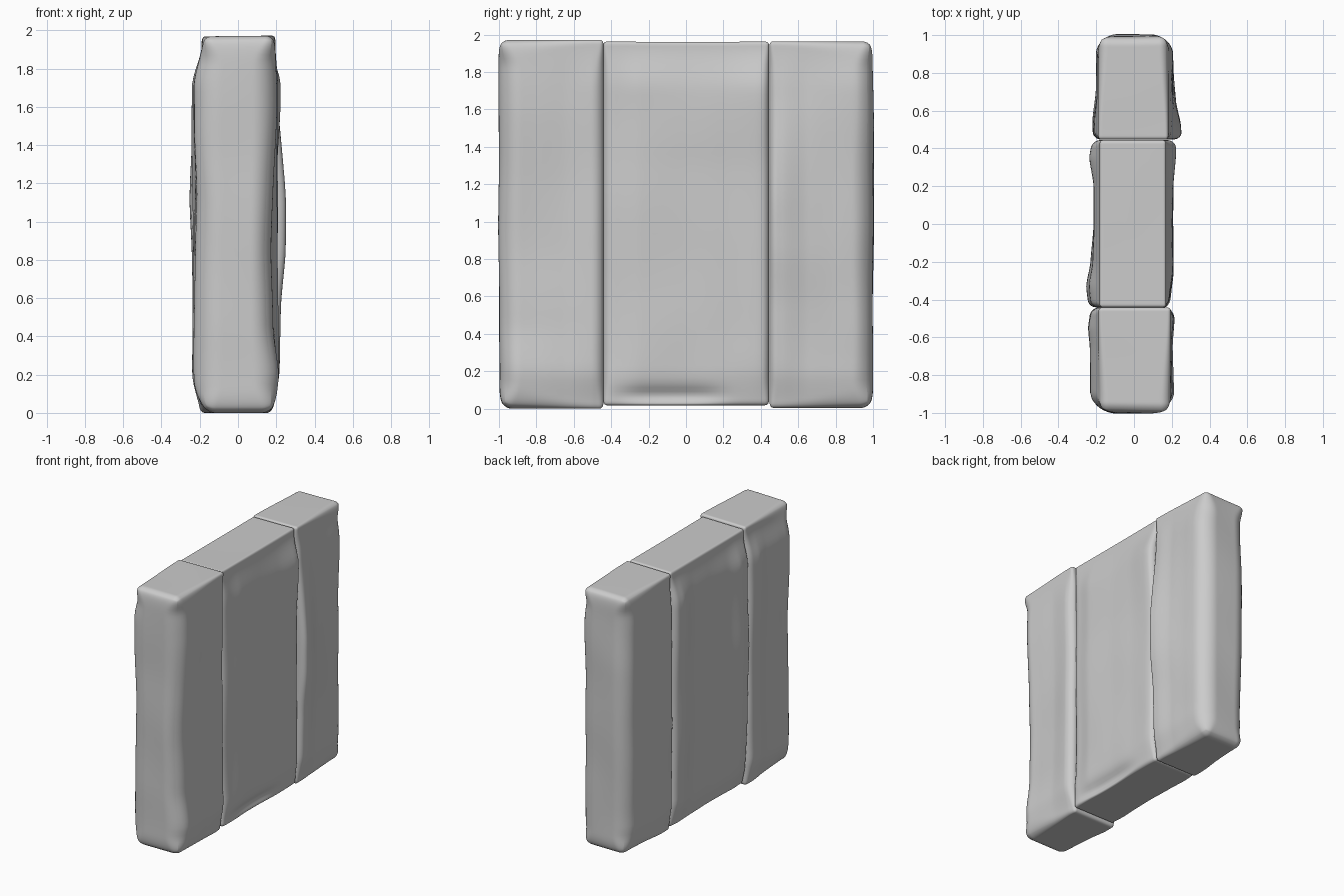
import bpy, bmesh, math
from mathutils import Vector, noise

if "Cube" in bpy.data.objects:
    bpy.data.objects.remove(bpy.data.objects["Cube"])


def smooth(s):
    s = max(0, min(1, s))
    return s * s * (3 - 2 * s)


def curve(pts, t):
    """Soft interpolation through (t, value) pairs."""
    if t <= pts[0][0]:
        return pts[0][1]
    for (a, va), (b, vb) in zip(pts, pts[1:]):
        if t <= b:
            s = (t - a) / (b - a)
            return va + (vb - va) * (0.5 * s + 0.5 * smooth(s))
    return pts[-1][1]


def slab(name, y0, y1, z0, z1, r0, r1, left, right, left_cut, right_cut, tops, seed, foot=0):
    """Worn stone slab. left/right: half width along y. *_cut: (z profile at y0, z profile at y1).
    tops: half widths of the straight top edge. foot: depth of the worn hollow at the foot."""
    bm = bmesh.new()
    bmesh.ops.create_cube(bm, size=2)
    bmesh.ops.subdivide_edges(bm, edges=bm.edges[:], cuts=55, use_grid_fill=True)
    half = Vector((0.2, (y1 - y0) / 2, (z1 - z0) / 2))
    mid = Vector((0, (y0 + y1) / 2, (z0 + z1) / 2))
    for v in bm.verts:
        # Rounded box, with the grid packed toward the edges
        p = Vector([math.sin(c * math.pi / 2) * h for c, h in zip(v.co, half)])
        s = (p.y / half.y + 1) / 2
        r = r0 + (r1 - r0) * smooth(s)
        # Tighter rounding on the caps
        cap = smooth((abs(p.z) / half.z - 0.85) / 0.15)
        r *= 1 - (0.55 if p.z > 0 else 0.4) * cap
        inner = Vector([max(-(h - r), min(h - r, c)) for c, h in zip(p, half)])
        p = inner + (p - inner).normalized() * r + mid
        # Uneven broad sides, straightening toward the caps
        side = p.x > 0
        prof, cut = (right, right_cut) if side else (left, left_cut)
        d = curve(cut[0], p.z) * (1 - s) + curve(cut[1], p.z) * s
        n = noise.noise(Vector((p.x * 2 + seed, p.y * 3, p.z * 2.2)))
        mean = sum(w for _, w in prof) / len(prof)
        w = curve(prof, p.y)
        w += (mean - w) * 0.6 * smooth((0.3 - p.z) / 0.3)
        w += 0.01 * n - d
        w += (tops[side] - w) * smooth((p.z - 1.7) / 0.24)
        if side and foot:
            w -= foot * math.exp(-((p.z - 0.07) / 0.045) ** 2 - ((p.y + 0.08) / 0.27) ** 4)
        p.x *= w / 0.2
        if abs(p.y) > 0.9:
            p.y += 0.01 * n
        p.z += 0.012 * (p.x + 0.1 * n) * max(0, p.z - 1)
        v.co = p
    mesh = bpy.data.meshes.new(name)
    bm.to_mesh(mesh)
    bm.free()
    for f in mesh.polygons:
        f.use_smooth = True
    ob = bpy.data.objects.new(name, mesh)
    bpy.context.collection.objects.link(ob)
    return ob


# Front slab, most worn on its right front edge
slab("front_slab", -1.0, -0.442, 0.0, 1.97, 0.125, 0.04,
     [(-1, .235), (-.8, .237), (-.65, .232), (-.55, .238), (-.45, .225)],
     [(-1, .215), (-.8, .207), (-.65, .205), (-.5, .22), (-.45, .208)],
     ([(0, .05), (.15, .01), (.4, .01), (1.1, .02), (1.5, 0), (1.83, 0)],
      [(0, .04), (.2, 0), (1.7, 0)]),
     ([(0, .02), (.2, 0), (.45, .035), (.8, .042), (1.2, .03), (1.6, .01)],
      [(0, .04), (.2, 0), (.7, .01), (1.6, .01)]), (.188, .195), 1.3)

# Middle slab, broad and hollowed at the right foot
slab("middle_slab", -0.441, 0.444, 0.018, 1.96, 0.035, 0.04,
     [(-.44, .238), (-.33, .25), (-.2, .23), (0, .217), (.2, .216), (.35, .235), (.44, .22)],
     [(-.44, .18), (-.38, .195), (-.25, .213), (0, .208), (.2, .212), (.38, .223), (.44, .218)],
     ([(0, .06), (.15, .03), (.8, .005), (1.1, 0), (1.6, .01)],
      [(0, .05), (.2, .01), (1.0, .01), (1.6, 0)]),
     ([(0, .02), (.2, 0), (.9, .01), (1.7, 0)],
      [(0, .03), (.2, .01), (.9, .01), (1.3, .02), (1.65, 0)]), (.182, .17), 5.1, 0.03)

# Back slab, bulging at its inner right edge
slab("back_slab", 0.447, 1.0, 0.004, 1.962, 0.04, 0.12,
     [(.45, .213), (.53, .215), (.7, .196), (.85, .198), (1, .2)],
     [(.45, .25), (.52, .248), (.65, .226), (.8, .217), (1, .21)],
     ([(0, .03), (.2, 0), (1.7, 0)],
      [(0, .03), (.2, 0), (1.7, 0)]),
     ([(0, .06), (.2, .03), (.55, .025), (.85, 0), (1.1, 0), (1.7, .05)],
      [(0, .04), (.2, .01), (1.0, .01), (1.7, .005)]), (.19, .182), 9.7)
